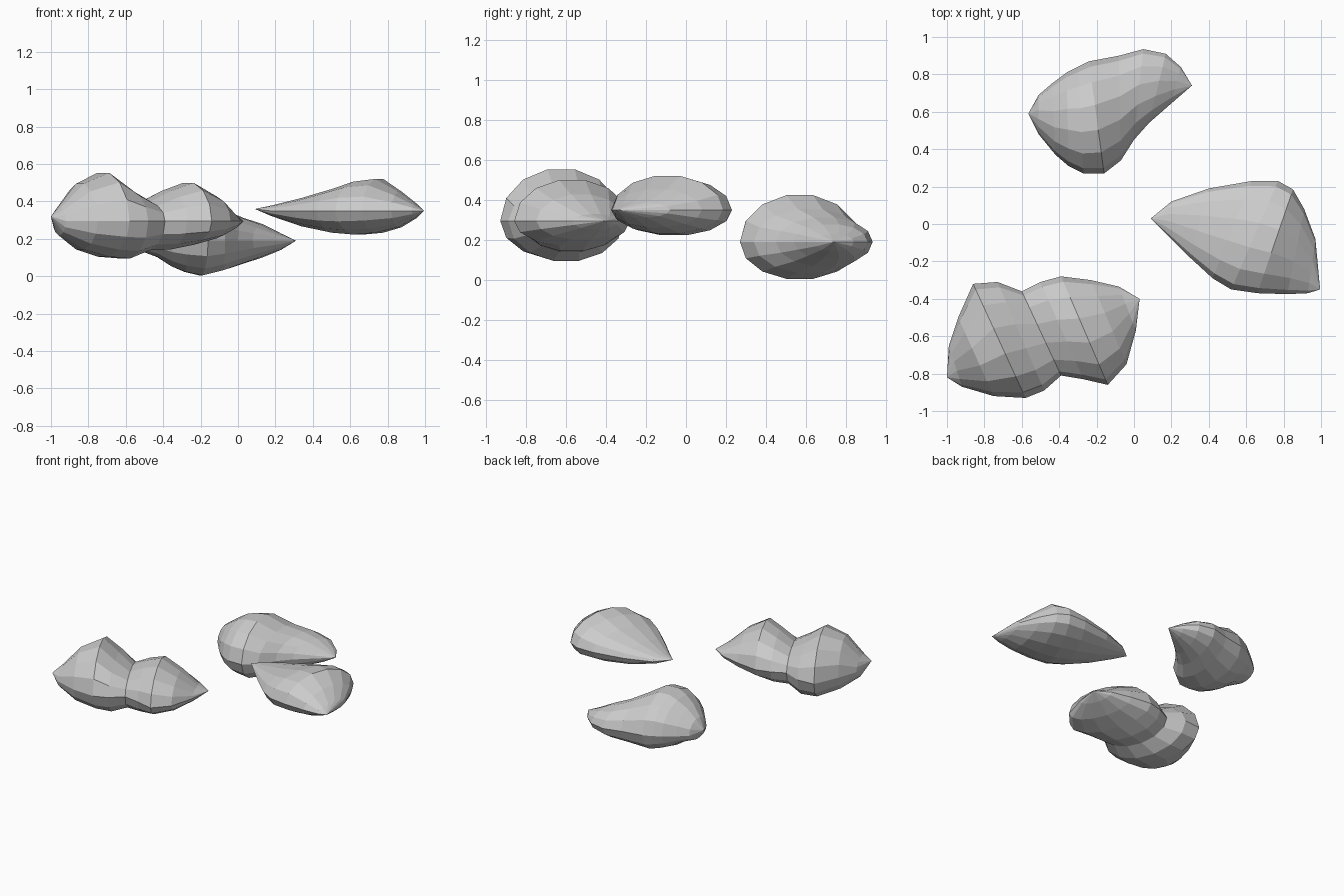
import bpy, bmesh, math

SEGS = 7  # facets on each half of a cross-section


def boulder(name, seam, start, end, stations):
    """Loft faceted oval sections between two tips.
    Station: back edge x, y, front edge x, y, top z, bottom z."""
    bm = bmesh.new()
    rings = []
    for bx, by, fx, fy, top, bottom in stations:
        ring = []
        for i in range(2 * SEGS):
            a = math.pi * i / SEGS
            t = 0.5 - 0.5 * math.cos(a)
            s = math.sin(a)
            z = seam + (s * (top - seam) if s > 0 else s * (seam - bottom))
            ring.append(bm.verts.new((bx + (fx - bx) * t, by + (fy - by) * t, z)))
        rings.append(ring)
    n = 2 * SEGS
    for r0, r1 in zip(rings, rings[1:]):
        for i in range(n):
            j = (i + 1) % n
            bm.faces.new((r0[i], r0[j], r1[j], r1[i]))
    # close both ends onto the tips
    for ring, tip in ((rings[0], start), (rings[-1], end)):
        v = bm.verts.new((tip[0], tip[1], tip[2]))
        for i in range(n):
            bm.faces.new((ring[i], ring[(i + 1) % n], v))
    bmesh.ops.recalc_face_normals(bm, faces=bm.faces)
    mesh = bpy.data.meshes.new(name)
    bm.to_mesh(mesh)
    bm.free()
    obj = bpy.data.objects.new(name, mesh)
    bpy.context.collection.objects.link(obj)
    return obj


# right-hand wedge
boulder("right_puff", 0.35, (0.09, 0.03, 0.36), (0.995, -0.35, 0.35), [
    (0.20, 0.12, 0.17, -0.05, 0.38, 0.32),
    (0.40, 0.19, 0.30, -0.18, 0.42, 0.265),
    (0.63, 0.23, 0.42, -0.29, 0.47, 0.23),
    (0.77, 0.23, 0.52, -0.35, 0.51, 0.22),
    (0.85, 0.185, 0.66, -0.37, 0.525, 0.23),
    (0.91, 0.08, 0.82, -0.375, 0.455, 0.26),
    (0.97, -0.08, 0.93, -0.37, 0.39, 0.31),
])

# bent puff at the back
boulder("back_puff", 0.19, (-0.565, 0.59, 0.21), (0.31, 0.74, 0.19), [
    (-0.51, 0.69, -0.51, 0.48, 0.29, 0.13),
    (-0.44, 0.75, -0.42, 0.37, 0.35, 0.10),
    (-0.36, 0.81, -0.35, 0.31, 0.40, 0.05),
    (-0.30, 0.84, -0.27, 0.27, 0.425, 0.02),
    (-0.24, 0.87, -0.16, 0.27, 0.43, 0.0),
    (-0.08, 0.90, -0.07, 0.34, 0.36, 0.03),
    (0.05, 0.935, 0.00, 0.45, 0.315, 0.065),
    (0.17, 0.91, 0.08, 0.54, 0.28, 0.10),
    (0.25, 0.84, 0.20, 0.645, 0.23, 0.14),
])

# double-lobed puff at the front left
boulder("front_double_puff", 0.295, (-1.0, -0.82, 0.32), (0.03, -0.40, 0.295), [
    (-0.99, -0.65, -0.92, -0.87, 0.37, 0.22),
    (-0.94, -0.50, -0.75, -0.92, 0.50, 0.14),
    (-0.86, -0.32, -0.58, -0.93, 0.56, 0.10),
    (-0.73, -0.31, -0.48, -0.89, 0.47, 0.09),
    (-0.60, -0.36, -0.39, -0.81, 0.40, 0.135),
    (-0.50, -0.31, -0.27, -0.83, 0.46, 0.14),
    (-0.39, -0.28, -0.14, -0.86, 0.505, 0.165),
    (-0.23, -0.30, -0.04, -0.75, 0.43, 0.20),
    (-0.08, -0.335, 0.01, -0.57, 0.33, 0.25),
])
